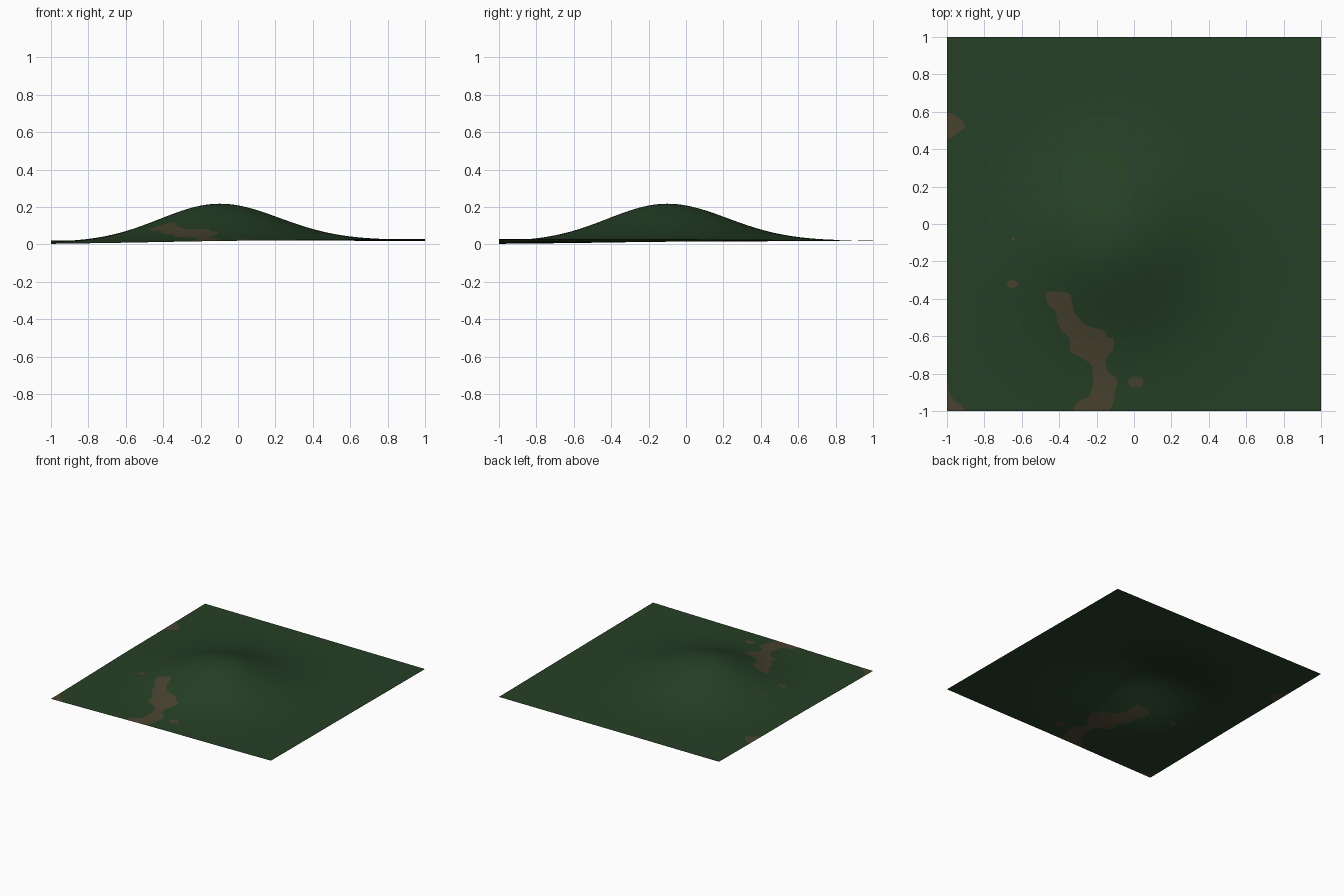
import bpy, bmesh, math
from mathutils import Vector
from mathutils.geometry import delaunay_2d_cdt, interpolate_bezier

cube = bpy.data.objects.get("Cube")
if cube:
    bpy.data.objects.remove(cube, do_unlink=True)


def material(name, rgb):
    mat = bpy.data.materials.new(name)
    mat.use_nodes = True
    color = (*rgb, 1)
    mat.diffuse_color = color
    bsdf = mat.node_tree.nodes["Principled BSDF"]
    bsdf.inputs["Base Color"].default_value = color
    bsdf.inputs["Roughness"].default_value = 0.9
    return mat


def height(x, y):
    # Gently warped ground plus one rounded hill, steeper on the low side
    u, v = (x + 1) / 2, (y + 1) / 2
    front = 0.003 + 0.027 * u
    back = 0.021 - 0.002 * u
    base = front + (back - front) * v
    dx, dy = x + 0.1, y + 0.1
    spread = 0.205 + 0.012 * max(-1, min(1, dx + dy))
    return base + 0.2 * math.exp(-(dx * dx + dy * dy) / spread)


def smooth_loop(points, steps=5):
    # Rounded closed outline, kept within the ground square
    pts = [Vector(p) for p in points]
    n = len(pts)
    out = []
    for i in range(n):
        a, b, c, d = (pts[(i + k) % n] for k in (-1, 0, 1, 2))
        seg = interpolate_bezier(b, b + (c - a) / 6, c - (d - b) / 6, c, steps)
        out += [Vector((max(-1, min(1, p.x)), max(-1, min(1, p.y)))) for p in seg[:-1]]
    return out


def oval(x, y, rx, ry):
    ring = [i * math.tau / 8 for i in range(8)]
    return smooth_loop([(x + rx * math.cos(a), y + ry * math.sin(a)) for a in ring])


def inside(p, loop):
    hit = False
    for a, b in zip(loop, loop[1:] + loop[:1]):
        if (a.y > p.y) != (b.y > p.y):
            if p.x < a.x + (p.y - a.y) * (b.x - a.x) / (b.y - a.y):
                hit = not hit
    return hit


# Bare earth patches: long trail, left edge, corner, and small spots
trail = [(-.47, -.37), (-.42, -.36), (-.35, -.37), (-.33, -.42), (-.32, -.47),
         (-.27, -.53), (-.23, -.55), (-.16, -.57), (-.14, -.61), (-.11, -.61),
         (-.11, -.67), (-.15, -.72), (-.14, -.79), (-.09, -.83), (-.10, -.89),
         (-.14, -1), (-.31, -1), (-.30, -.95), (-.24, -.92), (-.22, -.86),
         (-.22, -.79), (-.24, -.74), (-.34, -.68), (-.34, -.62), (-.40, -.55),
         (-.42, -.47), (-.46, -.43)]
edge_patch = [(-1, .59), (-.94, .57), (-.905, .52), (-.95, .48), (-1, .46)]
corner_patch = [(-1, -.82), (-.98, -.92), (-.92, -.97), (-.92, -1), (-1, -1)]
patches = [smooth_loop(p) for p in (trail, edge_patch, corner_patch)]
patches += [oval(.01, -.845, .04, .03), oval(-.65, -.32, .03, .02),
            oval(-.645, -.08, .01, .009)]

# Regular ground grid with the patch outlines cut into it
N = 80
points = [Vector((2 * i / N - 1, 2 * j / N - 1)) for i in range(N + 1) for j in range(N + 1)]
edges = []
for loop in patches:
    first, n = len(points), len(loop)
    points += loop
    edges += [(first + i, first + (i + 1) % n) for i in range(n)]
flat, _, tris, *_ = delaunay_2d_cdt(points, edges, [], 0, 1e-4)

bm = bmesh.new()
verts = [bm.verts.new((p.x, p.y, height(p.x, p.y))) for p in flat]
for tri in tris:
    face = bm.faces.new([verts[i] for i in tri])
    face.smooth = True
    center = face.calc_center_median()
    face.material_index = int(any(inside(center, loop) for loop in patches))
    face.normal_update()
    if face.normal.z < 0:
        face.normal_flip()

mesh = bpy.data.meshes.new("grassy_hill")
bm.to_mesh(mesh)
bm.free()
mesh.materials.append(material("grass green", (0.019, 0.050, 0.019)))
mesh.materials.append(material("bare earth brown", (0.066, 0.056, 0.029)))
hill = bpy.data.objects.new("grassy_hill", mesh)
bpy.context.collection.objects.link(hill)
